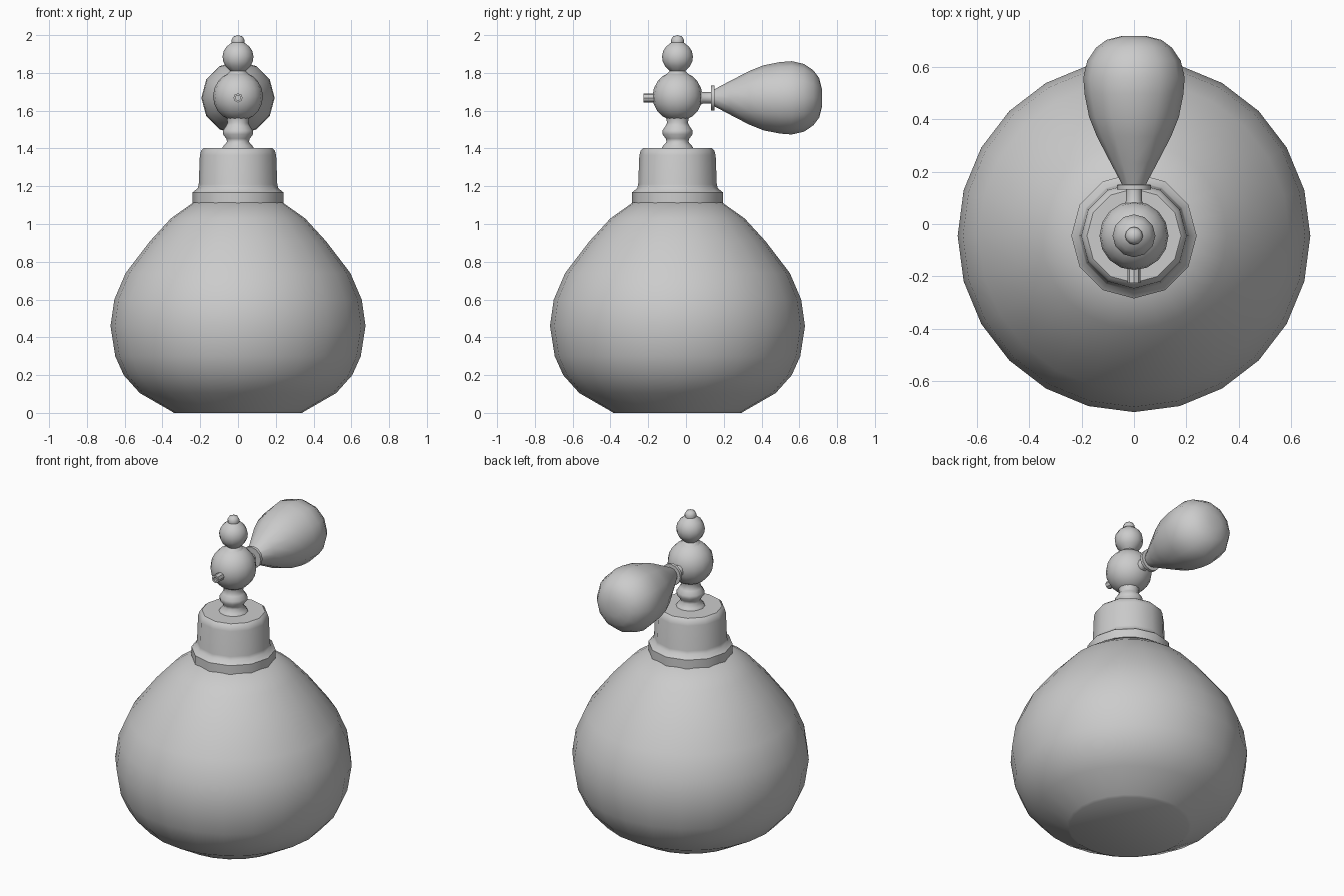
import bpy, bmesh, math
from mathutils import Matrix, Vector

cube = bpy.data.objects.get("Cube")
if cube:
    bpy.data.objects.remove(cube, do_unlink=True)

AXIS_Y = -0.045    # vertical axis of bottle and sprayer
SPRAY_Z = 1.668    # height of nozzle and squeeze bulb

grey = bpy.data.materials.new("plain grey")
grey.use_nodes = True
COLOUR = (0.6, 0.6, 0.6, 1)
grey.diffuse_color = COLOUR
grey.node_tree.nodes["Principled BSDF"].inputs["Base Color"].default_value = COLOUR


def lathe(name, profile, sides, matrix, angle=40):
    """Revolve (radius, height) points about local z; zero radius closes to a point."""
    bm = bmesh.new()
    rings = []
    for r, h in profile:
        if r == 0:
            rings.append([bm.verts.new((0, 0, h))] * sides)
        else:
            rings.append([bm.verts.new((r * math.cos(math.tau * i / sides),
                                        r * math.sin(math.tau * i / sides), h))
                          for i in range(sides)])
    for low, high in zip(rings, rings[1:]):
        for i in range(sides):
            j = (i + 1) % sides
            corners = list(dict.fromkeys((low[i], low[j], high[j], high[i])))
            bm.faces.new(corners)
    bmesh.ops.recalc_face_normals(bm, faces=bm.faces)
    mesh = bpy.data.meshes.new(name)
    bm.to_mesh(mesh)
    bm.free()
    mesh.materials.append(grey)
    obj = bpy.data.objects.new(name, mesh)
    bpy.context.collection.objects.link(obj)
    obj.matrix_world = matrix
    bpy.ops.object.select_all(action="DESELECT")
    obj.select_set(True)
    bpy.context.view_layer.objects.active = obj
    bpy.ops.object.shade_smooth_by_angle(angle=math.radians(angle))
    return obj


def ball(radius, centre, start, end, steps):
    """Profile points of a ball between two angles from its bottom."""
    angles = [math.radians(start + (end - start) * i / steps) for i in range(steps + 1)]
    return [(radius * math.sin(a), centre - radius * math.cos(a)) for a in angles]


upright = Matrix.Translation((0, AXIS_Y, 0))
# Local z points to the back
backward = Matrix.Translation((0, 0, SPRAY_Z)) @ Matrix.Rotation(-math.pi / 2, 4, "X")

# Bottle
lathe("bottle", [(0, 0), (0.34, 0), (0.355, 0.01), (0.52, 0.105), (0.605, 0.2),
                 (0.65, 0.3), (0.675, 0.46), (0.655, 0.6), (0.595, 0.74),
                 (0.465, 0.91), (0.355, 1.03), (0.235, 1.115), (0, 1.115)], 24, upright)

# Collar with its lower rim
lathe("collar", [(0, 1.112), (0.24, 1.112), (0.24, 1.168), (0.213, 1.19), (0.208, 1.21),
                 (0.202, 1.365), (0.194, 1.39), (0.18, 1.403), (0, 1.403)], 12, upright)

# Turned stem
lathe("stem", [(0.085, 1.4), (0.075, 1.415), (0.058, 1.435), (0.062, 1.452), (0.08, 1.475),
               (0.08, 1.495), (0.064, 1.518), (0.055, 1.535), (0.06, 1.56)], 12, upright, 60)

# Sprayer head
lathe("sprayer_ball", ball(0.132, 1.676, 0, 180, 10), 16, upright)

# Finial: neck, bead and tip
lathe("finial", [(0.06, 1.79), (0.04, 1.81)] + ball(0.082, 1.884, 35, 150, 6)
      + [(0.033, 1.96), (0.034, 1.975), (0.024, 1.993), (0, 2.0)], 12, upright, 60)

# Hollow nozzle at the front
lathe("nozzle", [(0.024, -0.15), (0.024, -0.225), (0.013, -0.225), (0.013, -0.19), (0, -0.19)],
      8, backward)

# Tube and flange holding the bulb
lathe("bulb_tube", [(0.045, 0.06), (0.03, 0.09), (0.03, 0.132), (0.066, 0.132),
                    (0.066, 0.15), (0.04, 0.152)], 12, backward)

# Squeeze bulb
lathe("squeeze_bulb", [(0, 0.15), (0.045, 0.15), (0.09, 0.235), (0.142, 0.335), (0.172, 0.41),
                       (0.189, 0.497), (0.194, 0.56), (0.179, 0.625), (0.145, 0.675),
                       (0.105, 0.705), (0.045, 0.72), (0, 0.72)], 12, backward)
